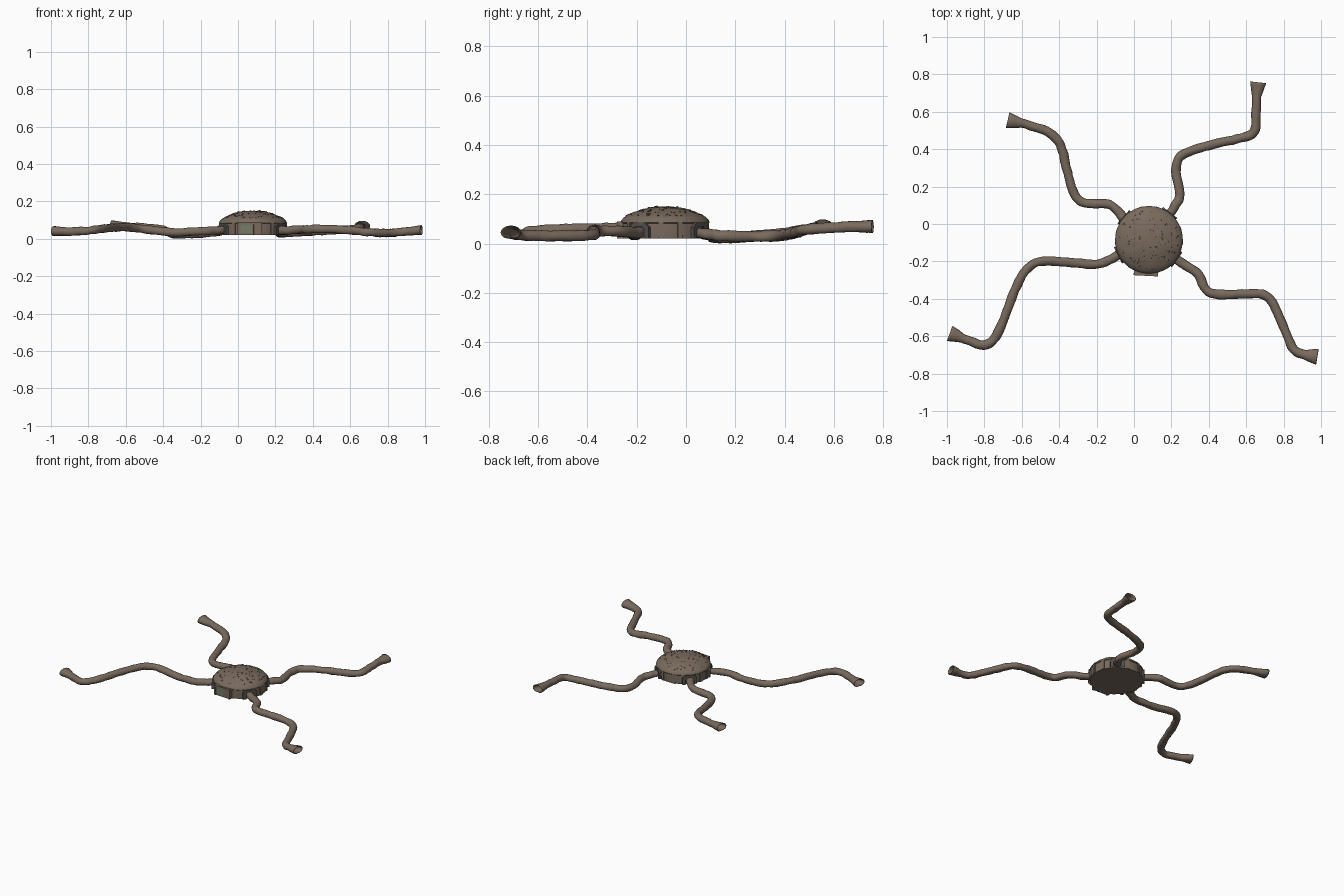
import bpy, bmesh, math, random
from mathutils import Vector, noise

if "Cube" in bpy.data.objects:
    bpy.data.objects.remove(bpy.data.objects["Cube"])

random.seed(4)
CX, CY = 0.08, -0.085


def material(name, rgb):
    m = bpy.data.materials.new(name)
    m.diffuse_color = (*rgb, 1)
    m.use_nodes = True
    m.node_tree.nodes["Principled BSDF"].inputs["Base Color"].default_value = m.diffuse_color
    return m


EARTH = material("earth", (0.19, 0.145, 0.11))
DARK = material("dark_stone", (0.09, 0.085, 0.078))
PIT = material("pit_brown", (0.07, 0.05, 0.04))
GREEN = material("door_green", (0.17, 0.2, 0.14))


def finish(bm, name, mat, angle=40):
    bmesh.ops.recalc_face_normals(bm, faces=bm.faces)
    me = bpy.data.meshes.new(name)
    bm.to_mesh(me)
    bm.free()
    ob = bpy.data.objects.new(name, me)
    bpy.context.collection.objects.link(ob)
    me.materials.append(mat)
    bpy.ops.object.select_all(action='DESELECT')
    ob.select_set(True)
    bpy.context.view_layer.objects.active = ob
    bpy.ops.object.shade_smooth_by_angle(angle=math.radians(angle))
    return ob


def loft(bm, rings, closed=True):
    vs = [[bm.verts.new(p) for p in r] for r in rings]
    n = len(vs[0])
    for a, b in zip(vs, vs[1:]):
        for i in range(n if closed else n - 1):
            j = (i + 1) % n
            bm.faces.new((a[i], a[j], b[j], b[i]))
    return vs


def lump(p, scale, amount):
    return noise.noise(Vector(p) * scale) * amount


def spline(pts, steps=7):
    p = [Vector(q) for q in pts]
    p = [2 * p[0] - p[1]] + p + [2 * p[-1] - p[-2]]
    out = []
    for i in range(1, len(p) - 2):
        a, b, c, d = p[i - 1:i + 3]
        for s in range(steps):
            t = s / steps
            out.append(0.5 * (2 * b + (c - a) * t + (2 * a - 5 * b + 4 * c - d) * t * t
                              + (3 * b - a - 3 * c + d) * t ** 3))
    return out + [p[-2]]


# Domed chamber: short wall, rounded shoulder, lumpy roof
PROFILE = [(0.176, 0.02), (0.178, 0.05), (0.177, 0.082), (0.181, 0.086), (0.178, 0.094),
           (0.168, 0.106), (0.15, 0.117), (0.125, 0.128), (0.1, 0.137), (0.07, 0.145),
           (0.04, 0.149), (0.015, 0.151)]


def roof_z(r):
    for (r0, z0), (r1, z1) in zip(PROFILE[4:], PROFILE[5:]):
        if r1 <= r <= r0:
            return z0 + (z1 - z0) * (r0 - r) / (r0 - r1)
    return 0.151


bm = bmesh.new()
rings = []
for r, z in PROFILE:
    ring = []
    for k in range(48):
        a = math.tau * k / 48
        p = Vector((CX + r * math.cos(a), CY + r * math.sin(a), z))
        if z > 0.1:
            p.z += lump(p, 30, 0.004)
        ring.append(p)
    rings.append(ring)
vs = loft(bm, rings)
bm.faces.new(vs[0])
bm.faces.new(vs[-1])
finish(bm, "dome", EARTH)

# Scattered clods and dark pits on the roof
for name, mat, count, size in (("roof_clods", EARTH, 45, 0.0055), ("roof_pits", PIT, 70, 0.0035)):
    bm = bmesh.new()
    for _ in range(count):
        a, r = random.uniform(0, math.tau), 0.16 * math.sqrt(random.random())
        c = Vector((CX + r * math.cos(a), CY + r * math.sin(a), roof_z(r)))
        c.z += lump(c, 30, 0.004)
        new = bmesh.ops.create_icosphere(bm, subdivisions=1, radius=size * random.uniform(0.6, 1.2))
        for v in new["verts"]:
            v.co.z *= 0.7
            v.co += c
    finish(bm, name, mat)


# Tunnels: hollow flat-bottomed tubes with flared mouths
def section(c, side, w, h, n=16):
    ring = []
    for k in range(n):
        a = math.tau * k / n
        x, z = math.cos(a) * w, max(math.sin(a), -0.85) * h
        ring.append(c + side * x + Vector((0, 0, z)))
    return ring


def tunnel(name, pts):
    path = spline(pts)
    end = path[-1]
    bm = bmesh.new()
    rings = []
    for i, c in enumerate(path):
        t = path[min(i + 1, len(path) - 1)] - path[max(i - 1, 0)]
        side = Vector((-t.y, t.x, 0)).normalized()
        f = max(0, 1 - (c - end).length / 0.075) ** 0.9
        ring = section(c, side, 0.0245 + 0.0185 * f, 0.0235 + 0.005 * f)
        rings.append([p + (p - c).normalized() * lump(p, 28, 0.004) * (1 - f) for p in ring])
    loft(bm, rings)
    ob = finish(bm, name, EARTH, 50)
    mod = ob.modifiers.new("wall", 'SOLIDIFY')
    mod.thickness = 0.004
    mod.offset = -1


TUNNELS = {
    "front_left": [(-0.05, -0.14, .045), (-0.11, -0.18, .045), (-0.2, -0.215, .04), (-0.35, -0.205, .034),
                   (-0.5, -0.2, .05), (-0.58, -0.25, .06), (-0.64, -0.36, .06), (-0.68, -0.47, .057),
                   (-0.74, -0.605, .05), (-0.805, -0.648, .042), (-0.89, -0.62, .038), (-0.985, -0.585, .04)],
    "front_right": [(0.2, -0.17, .045), (0.25, -0.205, .044), (0.34, -0.265, .048), (0.38, -0.345, .05),
                    (0.44, -0.375, .052), (0.56, -0.375, .048), (0.68, -0.375, .036), (0.74, -0.42, .031),
                    (0.8, -0.55, .029), (0.85, -0.665, .032), (0.9, -0.695, .038), (0.98, -0.71, .045)],
    "back_left": [(-0.04, 0.01, .045), (-0.08, 0.06, .04), (-0.125, 0.1, .034), (-0.18, 0.108, .028),
                  (-0.27, 0.115, .023), (-0.32, 0.165, .022), (-0.36, 0.29, .03), (-0.385, 0.4, .042),
                  (-0.44, 0.48, .055), (-0.55, 0.525, .062), (-0.675, 0.555, .07)],
    "back_right": [(0.18, 0.04, .045), (0.215, 0.09, .037), (0.245, 0.155, .03), (0.225, 0.29, .028),
                   (0.26, 0.37, .03), (0.4, 0.42, .038), (0.57, 0.46, .048), (0.642, 0.495, .057),
                   (0.653, 0.59, .063), (0.655, 0.67, .066), (0.664, 0.757, .068)],
}
for key, pts in TUNNELS.items():
    tunnel(key + "_tunnel", pts)


# Stone arch collars where the tunnels leave the chamber
def collar(name, angle):
    d = Vector((math.cos(angle), math.sin(angle), 0))
    s = Vector((-d.y, d.x, 0))
    outline = [(-0.048, 0.02), (-0.048, 0.066), (-0.03, 0.085), (0.03, 0.085), (0.048, 0.066), (0.048, 0.02)]
    inner = [(-0.026, 0.02), (-0.026, 0.058), (-0.015, 0.069), (0.015, 0.069), (0.026, 0.058), (0.026, 0.02)]
    bm = bmesh.new()
    o = Vector((CX, CY, 0))

    def ring(shape, r):
        return [o + d * r + s * x + Vector((0, 0, z)) for x, z in shape]
    loft(bm, [ring(outline, 0.15), ring(outline, 0.185), ring(inner, 0.185), ring(inner, 0.16)], False)
    finish(bm, name, DARK, 20)


for key, pts in TUNNELS.items():
    collar(key + "_collar", math.atan2(pts[1][1] - CY, pts[1][0] - CX))


# Front doorway: posts, lintel and recessed panels, turned slightly with the wall
def box(name, mat, x, y, z, sx, sy, sz):
    bm = bmesh.new()
    bmesh.ops.create_cube(bm, size=1)
    for v in bm.verts:
        v.co = Vector((v.co.x * sx, v.co.y * sy, v.co.z * sz))
    ob = finish(bm, name, mat, 20)
    turn = math.radians(-3)
    ob.rotation_euler.z = turn
    ob.location = (0.063 + x * math.cos(turn) - y * math.sin(turn),
                   -0.277 + x * math.sin(turn) + y * math.cos(turn), z)


box("door_post_left", EARTH, -0.058, 0.025, 0.054, 0.014, 0.05, 0.068)
box("door_post_right", EARTH, 0.058, 0.025, 0.054, 0.014, 0.05, 0.068)
box("door_lintel", EARTH, 0, 0.03, 0.084, 0.13, 0.06, 0.012)
box("door_mullion", EARTH, 0.016, 0.025, 0.05, 0.01, 0.044, 0.06)
box("door_sill", EARTH, 0, 0.03, 0.024, 0.12, 0.05, 0.008)
box("door_panel_green", GREEN, -0.02, 0.03, 0.052, 0.066, 0.05, 0.054)
box("door_panel_plain", EARTH, 0.036, 0.03, 0.052, 0.034, 0.05, 0.054)

# Slim buttresses around the wall
for i, deg in enumerate((-125, -55, -5, 20, 75, 105, 165, 185)):
    a = math.radians(deg)
    bm = bmesh.new()
    bmesh.ops.create_cube(bm, size=1)
    for v in bm.verts:
        v.co = Vector((v.co.x * 0.016, v.co.y * 0.02, v.co.z * 0.066))
    ob = finish(bm, "buttress_%d" % (i + 1), EARTH, 20)
    ob.location = (CX + 0.174 * math.cos(a), CY + 0.174 * math.sin(a), 0.053)
    ob.rotation_euler.z = a
